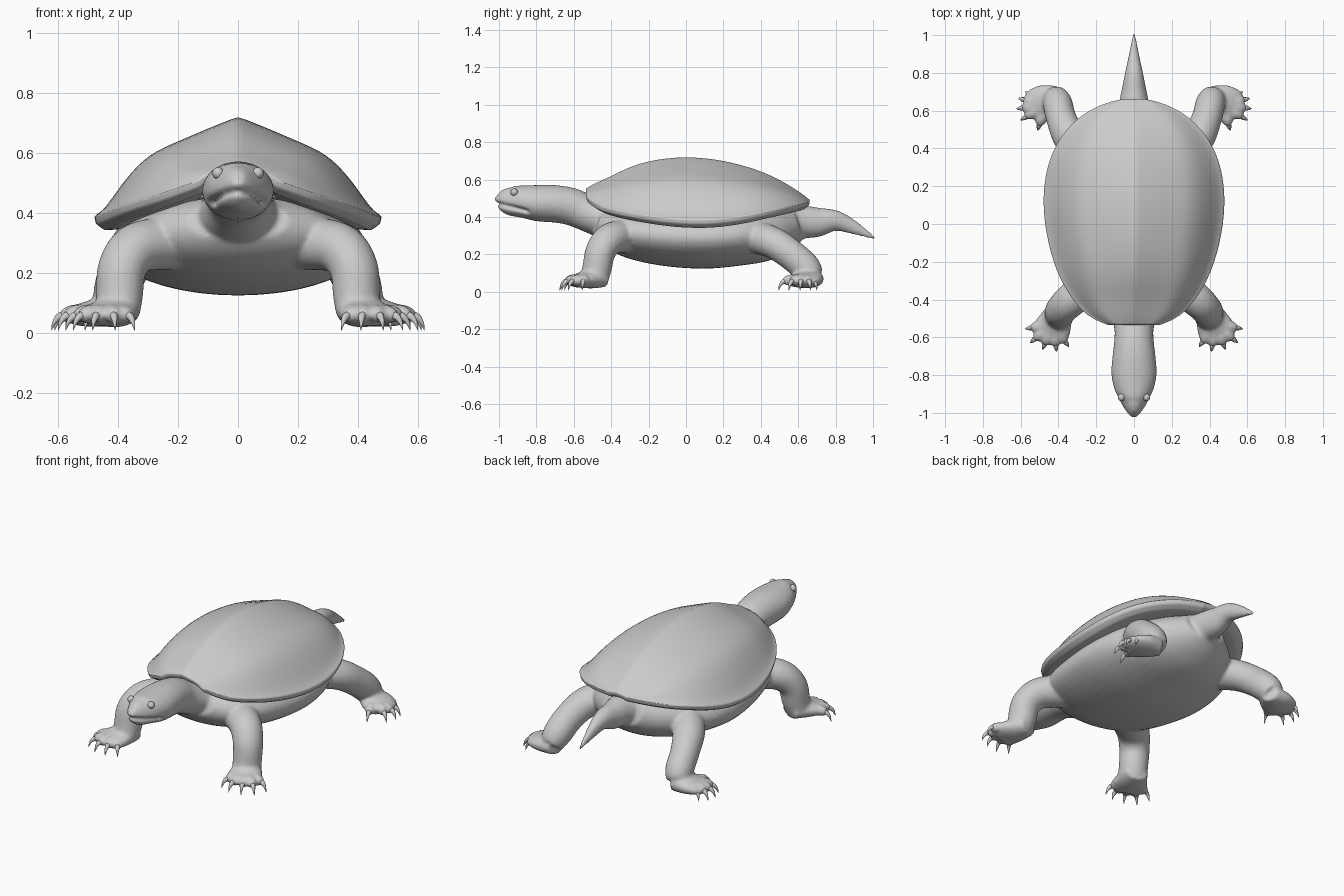
import bpy, bmesh
from math import sin, cos, pi, exp
from mathutils import Vector, Quaternion

if "Cube" in bpy.data.objects:
    bpy.data.objects.remove(bpy.data.objects["Cube"])


def finish(name, bm, subsurf=0):
    bmesh.ops.recalc_face_normals(bm, faces=bm.faces)
    for f in bm.faces:
        f.smooth = True
    me = bpy.data.meshes.new(name)
    bm.to_mesh(me)
    bm.free()
    ob = bpy.data.objects.new(name, me)
    bpy.context.collection.objects.link(ob)
    if subsurf:
        m = ob.modifiers.new("subsurf", 'SUBSURF')
        m.levels = m.render_levels = subsurf
    return ob


def curve(pts, steps=5):
    """Smooth interpolation through control tuples."""
    out = []
    for i in range(len(pts) - 1):
        a, b, c, d = (pts[max(i - 1, 0)], pts[i], pts[i + 1], pts[min(i + 2, len(pts) - 1)])
        for k in range(steps):
            t = k / steps
            out.append([.5 * (2 * q + (r - p) * t + (2 * p - 5 * q + 4 * r - s) * t * t
                              + (3 * q - p - 3 * r + s) * t ** 3)
                        for p, q, r, s in zip(a, b, c, d)])
    return out + [list(pts[-1])]


def tube(bm, pts, side=1, seg=20, steps=5):
    """Loft ellipses (x, y, z, half width, half height) along a path."""
    pts = curve(pts, steps)
    P = [Vector((p[0] * side, p[1], p[2])) for p in pts]
    n = len(P)
    T = [(P[min(i + 1, n - 1)] - P[max(i - 1, 0)]).normalized() for i in range(n)]
    u = T[0].cross(Vector((0, 0, 1))).normalized()
    v = u.cross(T[0])
    rings = []
    for i in range(n):
        if i:
            q = T[i - 1].rotation_difference(T[i])
            u, v = q @ u, q @ v
        a, b = max(pts[i][3], .001), max(pts[i][4], .001)
        rings.append([bm.verts.new(P[i] + u * a * cos(2 * pi * k / seg) + v * b * sin(2 * pi * k / seg))
                      for k in range(seg)])
    for r, s in zip(rings, rings[1:]):
        for k in range(seg):
            j = (k + 1) % seg
            bm.faces.new((r[k], r[j], s[j], s[k]))
    bm.faces.new(rings[0])
    bm.faces.new(rings[-1])


# Shell rows: y, half width, rim height, ridge height
ROWS = [(-.535, .14, .505, .552), (-.49, .25, .465, .58), (-.395, .33, .44, .62),
        (-.265, .41, .415, .69), (-.05, .47, .385, .728), (.16, .487, .383, .714),
        (.345, .453, .41, .668), (.475, .383, .44, .615), (.58, .28, .46, .553),
        (.64, .16, .475, .51), (.662, .06, .48, .49)]
ARCH = [(0, 1), (.2, .89), (.42, .755), (.63, .63), (.79, .38), (.93, .07), (1, 0)]


def shell_at(y):
    for a, b in zip(ROWS, ROWS[1:]):
        if a[0] <= y <= b[0]:
            t = (y - a[0]) / (b[0] - a[0])
            return a[1] + (b[1] - a[1]) * t, a[2] + (b[2] - a[2]) * t
    return 0, 9


# Carapace dome with a rolled rim
bm = bmesh.new()
section = [(-s, f) for s, f in reversed(ARCH[1:])] + ARCH
grid = [[bm.verts.new((s * w, y, z + (r - z) * f)) for s, f in section] for y, w, z, r in ROWS]
for a, b in zip(grid, grid[1:]):
    for k in range(len(section) - 1):
        bm.faces.new((a[k], a[k + 1], b[k + 1], b[k]))
crease = bm.edges.layers.float.new("crease_edge")
mid = len(section) // 2
for e in bm.edges:
    if e.is_boundary:
        e[crease] = .6
    elif all(abs(v.co.x) < 1e-6 for v in e.verts):
        e[crease] = .5
loop = [e for e in bm.edges if e.is_boundary]
for scale, drop in ((.99, .022), (.94, .022), (.7, -.01)):
    geo = bmesh.ops.extrude_edge_only(bm, edges=loop)["geom"]
    loop = [g for g in geo if isinstance(g, bmesh.types.BMEdge)]
    for v in [g for g in geo if isinstance(g, bmesh.types.BMVert)]:
        v.co = (v.co.x * scale, .06 + (v.co.y - .06) * scale, v.co.z - drop)
finish("carapace", bm, 2)

# Torso and plastron, neck and head, tail
skin = bmesh.new()
tube(skin, [(0, y, (lo + hi) / 2, w, (hi - lo) / 2) for y, lo, hi, w in
            [(-.47, .30, .45, .17), (-.40, .235, .46, .29), (-.28, .175, .46, .36),
             (-.1, .137, .46, .405), (.1, .124, .46, .425), (.28, .14, .46, .40),
             (.42, .165, .47, .33), (.52, .215, .47, .24), (.6, .28, .46, .13)]], seg=40)
tube(skin, [(0, -.36, .36, .18, .10), (0, -.46, .395, .135, .10), (0, -.55, .43, .105, .098),
            (0, -.62, .457, .105, .10), (0, -.70, .47, .114, .10), (0, -.79, .474, .12, .097),
            (0, -.87, .482, .105, .087), (0, -.94, .488, .072, .078),
            (0, -.985, .507, .042, .055), (0, -1.005, .522, .018, .034)], seg=28)
tube(skin, [(0, .48, .36, .15, .10), (0, .62, .372, .088, .088), (0, .7, .372, .068, .08),
            (0, .8, .38, .048, .056), (0, .9, .342, .026, .036), (0, 1.01, .285, .006, .008)])

# Legs, feet, toes and claws: path, foot, foot centre, claw tips
LIMBS = {
    "front": ([(.2, -.30, .30, .10, .09), (.33, -.40, .285, .09, .085), (.385, -.455, .22, .083, .08),
               (.395, -.475, .13, .08, .078), (.40, -.49, .07, .08, .07)],
              [(.385, -.43, .065, .06, .04), (.41, -.5, .068, .085, .05),
               (.435, -.56, .062, .10, .042), (.45, -.6, .052, .09, .03)],
              (.43, -.53), [(.575, -.555), (.55, -.63), (.485, -.665), (.41, -.675), (.345, -.65)]),
    "hind": ([(.24, .34, .30, .10, .09), (.34, .46, .265, .09, .085), (.385, .56, .20, .08, .082),
              (.405, .64, .13, .078, .08), (.42, .675, .08, .065, .065)],
             [(.385, .685, .07, .05, .045), (.45, .655, .068, .09, .048),
              (.51, .625, .06, .098, .04), (.545, .61, .05, .085, .028)],
             (.47, .63), [(.575, .70), (.612, .665), (.622, .61), (.60, .55), (.51, .495)]),
}
for where, (leg, foot, (cx, cy), tips) in LIMBS.items():
    for side, label in ((1, "right"), (-1, "left")):
        tube(skin, leg, side)
        tube(skin, foot, side)
        for i, (tx, ty) in enumerate(tips):
            def at(t, z, r):
                return (cx + (tx - cx) * t, cy + (ty - cy) * t, z, r, r)
            tube(skin, [at(.3, .065, .03), at(.55, .064, .03), at(.72, .055, .025),
                        at(.8, .05, .014)], side, 12, 3)
            claw = bmesh.new()
            tube(claw, [at(.66, .058, .015), at(.82, .054, .013), at(.94, .034, .007),
                        at(1, .008, .001)], side, 8, 3)
            finish(f"{where}_{label}_claw_{i + 1}", claw)

# Merge the skin into one blended surface
body = finish("body", skin)
m = body.modifiers.new("remesh", 'REMESH')
m.mode, m.voxel_size = 'VOXEL', .01
m = body.modifiers.new("smooth", 'SMOOTH')
m.factor, m.iterations = .5, 5
dg = bpy.context.evaluated_depsgraph_get()
merged = bpy.data.meshes.new_from_object(body.evaluated_get(dg))
body.modifiers.clear()
body.data = merged

# Open the torso inside the shell and carve the mouth line
bm = bmesh.new()
bm.from_mesh(merged)
hidden = []
for v in bm.verts:
    x, y, z = v.co
    w, rim = shell_at(y)
    if -.44 < y < .57 and abs(x) < .9 * w and z > rim + .02:
        hidden.append(v)
    if y < -.83:
        line = .428 + (-.84 - y) * .25
        g = exp(-((z - line) / .011) ** 2) * min(1, (-.83 - y) / .04)
        v.co.x *= 1 - .2 * g
        v.co.y += .018 * g
bmesh.ops.delete(bm, geom=hidden, context='VERTS')
for f in bm.faces:
    f.smooth = True
bm.to_mesh(merged)
bm.free()

# Eyes
for side, label in ((1, "right"), (-1, "left")):
    bm = bmesh.new()
    bmesh.ops.create_uvsphere(bm, u_segments=16, v_segments=10, radius=.02)
    bmesh.ops.translate(bm, verts=bm.verts, vec=(side * .066, -.918, .532))
    finish(f"{label}_eye", bm)
